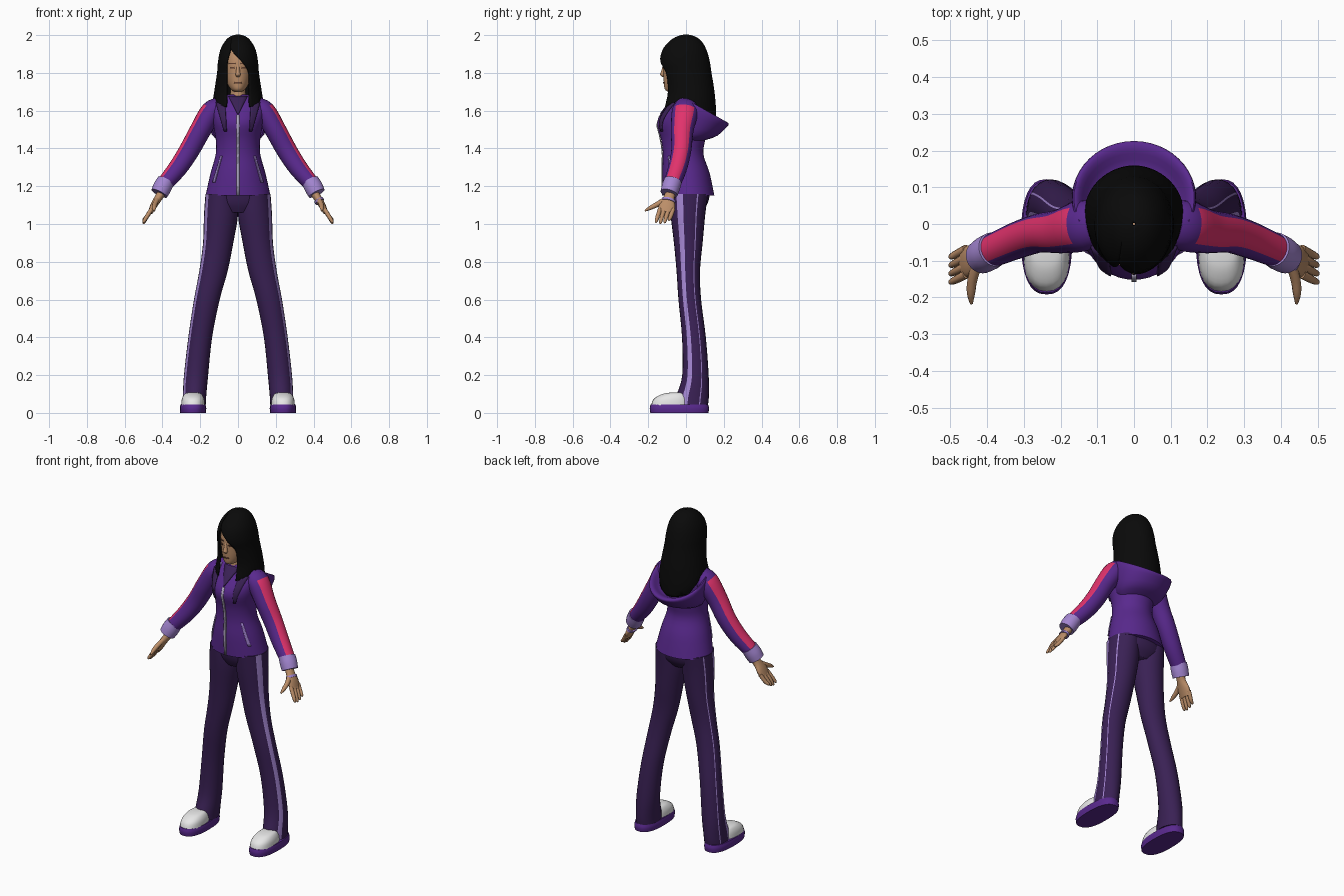
import bpy, bmesh, math
from mathutils import Vector

cube = bpy.data.objects.get("Cube")
if cube:
    bpy.data.objects.remove(cube, do_unlink=True)


def material(name, r, g, b):
    m = bpy.data.materials.new(name)
    m.use_nodes = True
    m.diffuse_color = (r, g, b, 1)
    m.node_tree.nodes["Principled BSDF"].inputs["Base Color"].default_value = (r, g, b, 1)
    return m


PURPLE = material("jacket purple", .10, .022, .27)
DARK = material("dark purple", .042, .015, .09)
PINK = material("sleeve pink", .75, .032, .15)
LILAC = material("lilac trim", .37, .24, .64)
SKIN = material("skin", .50, .27, .14)
BROWN = material("face brown", .14, .06, .035)
BLACK = material("hair black", .003, .003, .003)
WHITE = material("shoe white", .8, .8, .8)
GREY = material("zip grey", .42, .38, .5)


def smooth(stations, steps=4):
    """Spline through the stations."""
    out = []
    last = len(stations) - 1
    for i in range(last):
        p = [stations[max(0, min(last, i + k))] for k in (-1, 0, 1, 2)]
        for s in range(steps):
            t = s / steps
            out.append([b + t / 2 * (c - a + t * (2*a - 5*b + 4*c - d + t * (3*(b - c) + d - a)))
                        for a, b, c, d in zip(*p)])
    return out + [list(stations[-1])]


def lerp_rows(rows, key, k):
    """Interpolate rows whose column k falls from first to last."""
    for a, b in zip(rows, rows[1:]):
        if key >= b[k]:
            t = max(0, min(1, (a[k] - key) / max(1e-6, a[k] - b[k])))
            return [p + (q - p) * t for p, q in zip(a, b)]
    return rows[-1]


def grid(name, rows, mats, closed=True, caps=True, pick=None, solid=0):
    """Skin rows of points; pick(row, column) chooses the material slot."""
    bm = bmesh.new()
    vs = [[bm.verts.new(p) for p in r] for r in rows]
    n = len(rows[0])
    for i in range(len(rows) - 1):
        for j in range(n if closed else n - 1):
            k = (j + 1) % n
            f = bm.faces.new((vs[i][j], vs[i][k], vs[i + 1][k], vs[i + 1][j]))
            f.material_index = pick(i, j) if pick else 0
    if caps and closed:
        bm.faces.new(vs[0])
        bm.faces.new(vs[-1])
    bmesh.ops.remove_doubles(bm, verts=bm.verts, dist=.0002)
    bmesh.ops.recalc_face_normals(bm, faces=bm.faces)
    me = bpy.data.meshes.new(name)
    bm.to_mesh(me)
    bm.free()
    for m in mats:
        me.materials.append(m)
    ob = bpy.data.objects.new(name, me)
    bpy.context.collection.objects.link(ob)
    if solid:
        mod = ob.modifiers.new("thickness", "SOLIDIFY")
        mod.thickness = solid
        mod.offset = 0
    bpy.ops.object.select_all(action="DESELECT")
    ob.select_set(True)
    bpy.context.view_layer.objects.active = ob
    bpy.ops.object.shade_smooth_by_angle(angle=math.radians(50))
    return ob


def tube(name, stations, mats, side=1, flat=True, n=24, angles=None, pick=None, power=1, steps=4):
    """Loft of ellipses (x, y, z, rx, ry); angle 0 faces outward, a quarter turn faces back."""
    st = smooth(stations, steps)
    angles = angles or [2 * math.pi * j / n for j in range(n)]
    shape = lambda v: math.copysign(abs(v) ** power, v)
    rows = []
    for i, s in enumerate(st):
        t = Vector(st[min(i + 1, len(st) - 1)][:3]) - Vector(st[max(i - 1, 0)][:3])
        t = Vector((0, 0, -1)) if flat else t.normalized()
        v = Vector((0, 1, 0))
        v = (v - t * v.dot(t)).normalized()
        u = t.cross(v)
        ring = [Vector(s[:3]) + u * s[3] * shape(math.cos(a)) + v * s[4] * shape(math.sin(a)) for a in angles]
        rows.append([(p.x * side, p.y, p.z) for p in ring])
    choose = (lambda i, j: pick(st[i], angles[j])) if pick else None
    return grid(name, rows, mats, pick=choose)


def patch(name, body, top, bottom, mat, thick=.006, side=1):
    """Thin strip on the front of a body, from top to bottom (x, z, half width)."""
    rows = []
    for i in range(9):
        x, z, w = [a + (b - a) * i / 8 for a, b in zip(top, bottom)]
        row = []
        for k in range(-2, 3):
            px = x + w * k / 2
            c = lerp_rows(body, z, 2)
            y = c[1] - c[4] * math.sqrt(max(0, 1 - (px / c[3]) ** 2)) - .003
            row.append((px * side, y, z))
        rows.append(row)
    grid(name, rows, [mat], closed=False, solid=thick)


# Jacket body with zip, neckline and trim
torso = [(0, 0, 1.685, .065, .05), (0, 0, 1.665, .13, .065), (0, -.01, 1.62, .15, .095),
         (0, -.02, 1.54, .135, .132), (0, -.015, 1.45, .118, .117), (0, -.015, 1.37, .118, .107),
         (0, 0, 1.27, .145, .125), (0, .015, 1.15, .172, .135)]
tube("jacket_body", torso, [PURPLE], n=40)
body = smooth(torso)
patch("shirt_neckline", body, (0, 1.675, .05), (0, 1.58, .002), DARK)
patch("zip", body, (0, 1.575, .007), (0, 1.152, .007), GREY)

# Hood: an open bowl hanging from the shoulders; rows are centre y, rx, ry, base z, slope
hood = [(.02, .10, .07, 1.44, 0), (.045, .14, .12, 1.48, -.08), (.065, .165, .152, 1.58, -.3),
        (.07, .168, .155, 1.655, -.54), (.07, .15, .135, 1.65, -.54), (.06, .12, .10, 1.59, -.4),
        (.05, .08, .06, 1.55, -.2)]
rows = []
for cy, rx, ry, z, slope in smooth(hood, 3):
    arc = [math.radians(-25 + 230 * j / 30) for j in range(31)]
    rows.append([(rx * math.cos(a), cy + ry * math.sin(a), z + slope * (cy + ry * math.sin(a))) for a in arc])
grid("hood", rows, [PURPLE], closed=False)

# Hips
tube("trouser_hips", [(0, .015, 1.18, .155, .115), (0, .015, 1.11, .165, .1), (0, .01, 1.06, .1, .07)], [DARK])

leg = [(.09, .012, 1.16, .082, .105), (.09, .01, 1.05, .09, .092), (.105, .012, .9, .08, .076),
       (.13, .012, .75, .075, .062), (.165, .02, .6, .068, .06), (.2, .042, .4, .063, .063),
       (.222, .05, .2, .064, .07), (.23, .035, .09, .062, .086), (.232, .03, .045, .062, .087)]
arm = [(.09, 0, 1.625, .045, .055), (.14, -.005, 1.595, .058, .07), (.2, -.02, 1.495, .056, .06),
       (.258, -.025, 1.39, .054, .053), (.32, -.045, 1.295, .05, .05), (.392, -.075, 1.21, .042, .045)]
palm = [(.395, -.075, 1.18, .024, .029), (.42, -.09, 1.14, .021, .029),
        (.445, -.1, 1.1, .018, .043), (.465, -.105, 1.06, .013, .04)]
stripes = [(-.64, -.26), (.46, .54)]
leg_angles = sorted([2 * math.pi * j / 24 - math.pi for j in range(24)
                     if not any(a < 2 * math.pi * j / 24 - math.pi < b for a, b in stripes)]
                    + [a for s in stripes for a in s])


def stripe(station, a):
    return int(any(lo - .001 <= a < hi - .001 for lo, hi in stripes))


def panel(station, a):
    turn = (a + math.pi / 24 + math.pi) % (2 * math.pi) - math.pi
    return int(abs(turn) < .85 and .13 < station[0] < .38)


for side, label in ((1, "left_"), (-1, "right_")):
    # Trouser leg
    tube(label + "trouser_leg", leg, [DARK, LILAC], side, angles=leg_angles, pick=stripe)

    # Shoe
    tube(label + "shoe_sole", [(.238, -.035, .045, .066, .152), (.238, -.035, .025, .07, .157),
                               (.238, -.035, 0, .068, .154)], [PURPLE], side, n=32, power=.8)
    tube(label + "shoe_upper", [(.238, -.05, .108, .025, .03), (.238, -.06, .1, .045, .065),
                                (.238, -.075, .075, .059, .095), (.238, -.08, .04, .063, .105)],
         [WHITE], side, power=.85)

    # Sleeve with coloured panel, and cuff
    tube(label + "sleeve", arm, [PURPLE, PINK], side, flat=False, pick=panel)
    tube(label + "cuff", [(.382, -.069, 1.228, .046, .048), (.4, -.08, 1.195, .049, .049),
                          (.417, -.09, 1.162, .046, .046)], [LILAC], side, flat=False)

    # Hand
    tube(label + "palm", palm, [SKIN], side, flat=False, n=16)
    for i, finger in enumerate(("index", "middle", "ring", "little")):
        y = .023 * i
        drop = (.006, 0, .004, .016)[i]
        tube(label + finger + "_finger",
             [(.457, -.137 + y, 1.08, .011, .012), (.482, -.15 + y, 1.04, .011, .011),
              (.498, -.158 + y, 1.008 + drop, .008, .008), (.5, -.16 + y, 1 + drop, .002, .002)],
             [SKIN], side, flat=False, n=10)
    tube(label + "thumb", [(.425, -.1, 1.135, .013, .016), (.44, -.15, 1.105, .014, .014),
                           (.444, -.19, 1.085, .011, .011), (.443, -.217, 1.07, .004, .004)],
         [SKIN], side, flat=False, n=10)

    # Jacket details
    patch(label + "pocket", body, (.088, 1.36, .004), (.128, 1.22, .006), LILAC, side=side)
    patch(label + "collar_lining", body, (.088, 1.672, .014), (.078, 1.64, .006), LILAC, side=side)
    patch(label + "collar_drape", body, (.092, 1.64, .024), (.066, 1.49, .006), DARK, .009, side)

tube("left_bracelet", [(.426, -.092, 1.128, .026, .037), (.433, -.095, 1.117, .026, .039)],
     [LILAC], flat=False)

# Neck and head
tube("neck", [(0, -.015, 1.76, .045, .05), (0, -.01, 1.7, .04, .044), (0, -.01, 1.64, .052, .052)], [SKIN])
head = [(0, -.01, 1.96, .03, .04), (0, -.015, 1.93, .06, .085), (0, -.018, 1.87, .077, .102),
        (0, -.02, 1.8, .073, .1), (0, -.035, 1.745, .058, .082), (0, -.055, 1.712, .036, .056),
        (0, -.065, 1.698, .015, .025)]
tube("head", head, [SKIN], n=32)
tube("nose", [(0, -.113, 1.845, .007, .007), (0, -.121, 1.805, .011, .012),
              (0, -.122, 1.79, .014, .016), (0, -.117, 1.777, .006, .006)], [SKIN], n=12)
face = smooth(head)
for side, label in ((1, "left_"), (-1, "right_")):
    patch(label + "brow", face, (.031, 1.853, .018), (.031, 1.848, .018), BROWN, .004, side)
    patch(label + "eye", face, (.03, 1.832, .012), (.03, 1.824, .012), BROWN, .004, side)
patch("lips", face, (0, 1.752, .016), (0, 1.745, .02), BROWN, .004)

# Hair: z, rx, ry, centre y, then the right and left edges of the face opening
hair = smooth([(2, .004, .004, 0, -.03, -.03), (1.99, .038, .045, 0, -.03, -.03),
               (1.965, .066, .082, -.003, -.035, -.035), (1.92, .09, .113, -.008, -.04, -.035),
               (1.86, .102, .128, -.006, -.056, .02), (1.8, .107, .126, .005, -.057, .056),
               (1.7, .122, .127, .02, -.057, .057), (1.6, .136, .14, .015, -.06, .06),
               (1.5, .12, .14, .015, -.06, .06)])
hem = [(2.7, 1.62), (2.3, 1.635), (1.9, 1.67), (1.4, 1.65), (.8, 1.55), (0, 1.52)]
rows = []
for z, _, _, _, right, left in hair:
    row = []
    for j in range(49):
        q = j / 48
        for _ in range(2):
            s = lerp_rows(hair, z, 0)
            lo, hi = [math.asin(max(-.9, min(.9, e / s[1]))) for e in (left, right)]
            t = lo + (hi + 2 * math.pi - lo) * q
        height = max(z, lerp_rows(hem, abs(t - math.pi), 0)[1])
        s = lerp_rows(hair, height, 0)
        row.append((s[1] * math.sin(t), s[3] - s[2] * math.cos(t), height))
    rows.append(row)
grid("hair", rows, [BLACK], closed=False, solid=.008)
